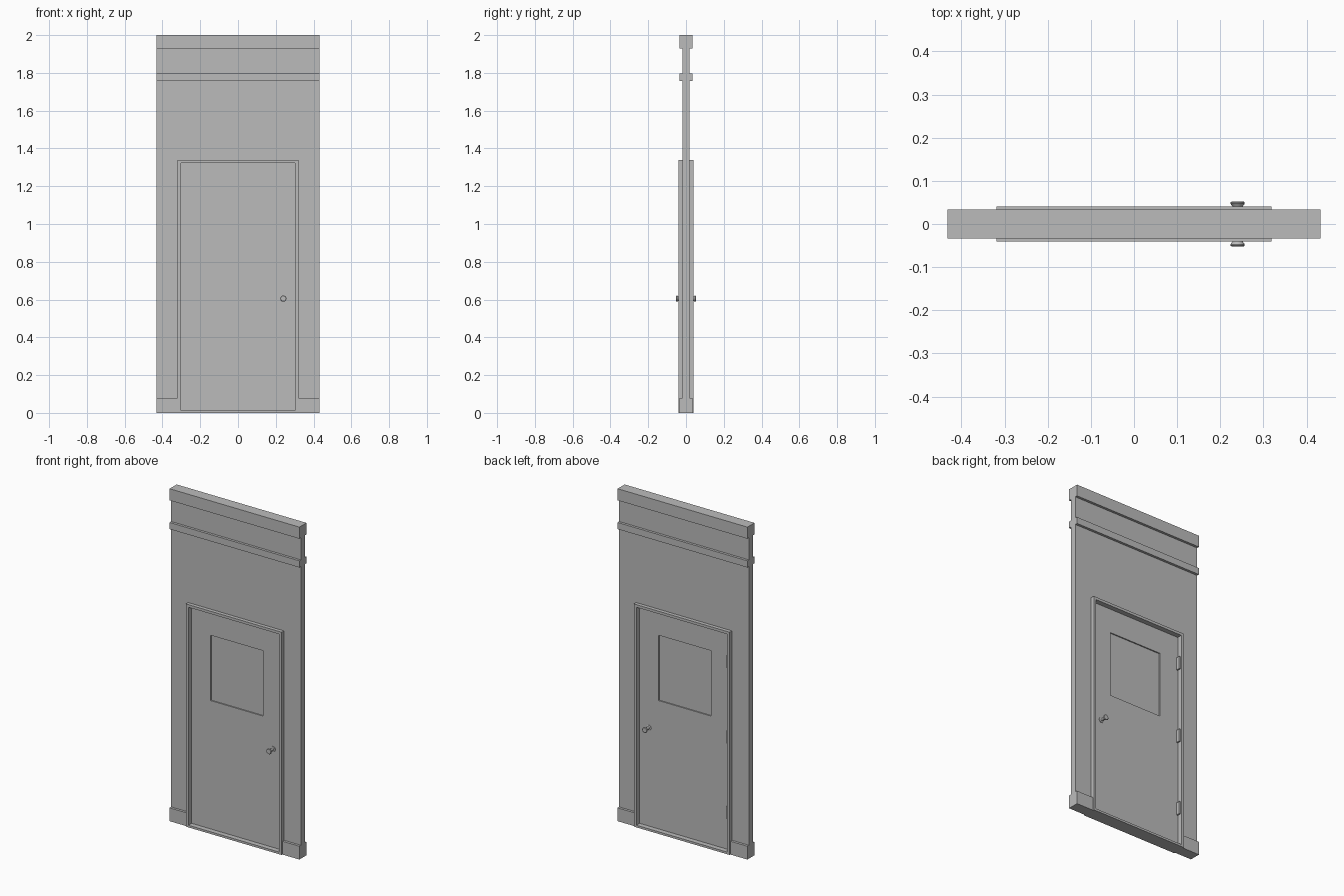
import bpy
import bmesh
import math
from mathutils import Matrix, Vector

old = bpy.data.objects.get("Cube")
if old:
    bpy.data.objects.remove(old, do_unlink=True)

grey = bpy.data.materials.new("plain grey")
grey.use_nodes = True
COLOR = (0.5, 0.5, 0.5, 1)
grey.diffuse_color = COLOR
grey.node_tree.nodes["Principled BSDF"].inputs["Base Color"].default_value = COLOR


def finish(name, bm):
    bmesh.ops.recalc_face_normals(bm, faces=bm.faces)
    mesh = bpy.data.meshes.new(name)
    bm.to_mesh(mesh)
    bm.free()
    mesh.materials.append(grey)
    obj = bpy.data.objects.new(name, mesh)
    bpy.context.collection.objects.link(obj)
    return obj


def box(name, x0, x1, z0, z1, y0, y1):
    bm = bmesh.new()
    size = Vector((x1 - x0, y1 - y0, z1 - z0))
    mid = Vector((x0 + x1, y0 + y1, z0 + z1)) / 2
    bmesh.ops.create_cube(bm, size=1, matrix=Matrix.Translation(mid) @ Matrix.Diagonal(size).to_4x4())
    return finish(name, bm)


def ring(name, outer, inner, depth):
    """Rectangular border between two (x0, x1, z0, z1) outlines."""
    bm = bmesh.new()
    loops = []
    for x0, x1, z0, z1 in (outer, inner):
        corners = [(x0, z0), (x1, z0), (x1, z1), (x0, z1)]
        for y in (-depth, depth):
            loops.append([bm.verts.new((x, y, z)) for x, z in corners])
    of, ob, nf, nb = loops
    for a, b in ((of, nf), (nf, nb), (nb, ob), (ob, of)):
        for i in range(4):
            j = (i + 1) % 4
            bm.faces.new((a[i], a[j], b[j], b[i]))
    return finish(name, bm)


def lathe(name, profile, x, z, side):
    """Spin (radius, distance) points about the y direction."""
    bm = bmesh.new()
    verts = [bm.verts.new((r, side * d, 0)) for r, d in profile]
    edges = [bm.edges.new(pair) for pair in zip(verts, verts[1:])]
    bmesh.ops.spin(bm, geom=verts + edges, axis=(0, 1, 0), cent=(0, 0, 0),
                   angle=math.tau, steps=24)
    bmesh.ops.remove_doubles(bm, verts=bm.verts, dist=1e-5)
    bmesh.ops.translate(bm, verts=bm.verts, vec=(x, 0, z))
    obj = finish(name, bm)
    bpy.ops.object.select_all(action='DESELECT')
    obj.select_set(True)
    bpy.context.view_layer.objects.active = obj
    bpy.ops.object.shade_smooth_by_angle(angle=math.radians(35))


HALF, WALL, TRIM = 0.432, 0.0185, 0.0335
FRAME_X, FRAME_TOP = 0.319, 1.34
DOOR = (-0.302, 0.302, 0.013, 1.324)
WINDOW = (-0.175, 0.175, 0.785, 1.178)
DOOR_Y = 0.01

# Wall, with side strips and baseboards beside the doorway
box("wall_above_door", -HALF, HALF, FRAME_TOP, 1.96, -WALL, WALL)
for side, s in (("left", 1), ("right", -1)):
    x0, x1 = sorted((s * FRAME_X, s * HALF))
    box(side + "_wall", x0, x1, 0, FRAME_TOP, -WALL, WALL)
    box(side + "_baseboard", x0, x1, 0, 0.08, -TRIM, TRIM)

# Horizontal mouldings
box("picture_rail", -HALF, HALF, 1.757, 1.797, -TRIM, TRIM)
box("top_cornice", -HALF, HALF, 1.93, 2, -TRIM, TRIM)

# Door frame with threshold, door and window pane
ring("door_frame", (-FRAME_X, FRAME_X, 0, FRAME_TOP), DOOR, 0.0405)
ring("door", DOOR, WINDOW, DOOR_Y)
box("window_pane", *WINDOW, -0.003, 0.003)

# Knobs on both sides
KNOB = [(0, 0.009), (0.016, 0.009), (0.016, 0.014), (0.008, 0.016), (0.008, 0.03),
        (0.012, 0.041), (0.0165, 0.047), (0.0165, 0.05), (0.014, 0.052), (0, 0.052)]
for side, s in (("front", -1), ("back", 1)):
    lathe(side + "_knob", KNOB, 0.24, 0.605, s)

# Hinges on the back
for label, z in (("lower", 0.245), ("middle", 0.7), ("upper", 1.155)):
    box(label + "_hinge", -0.303, -0.292, z - 0.038, z + 0.038, 0.008, 0.034)
